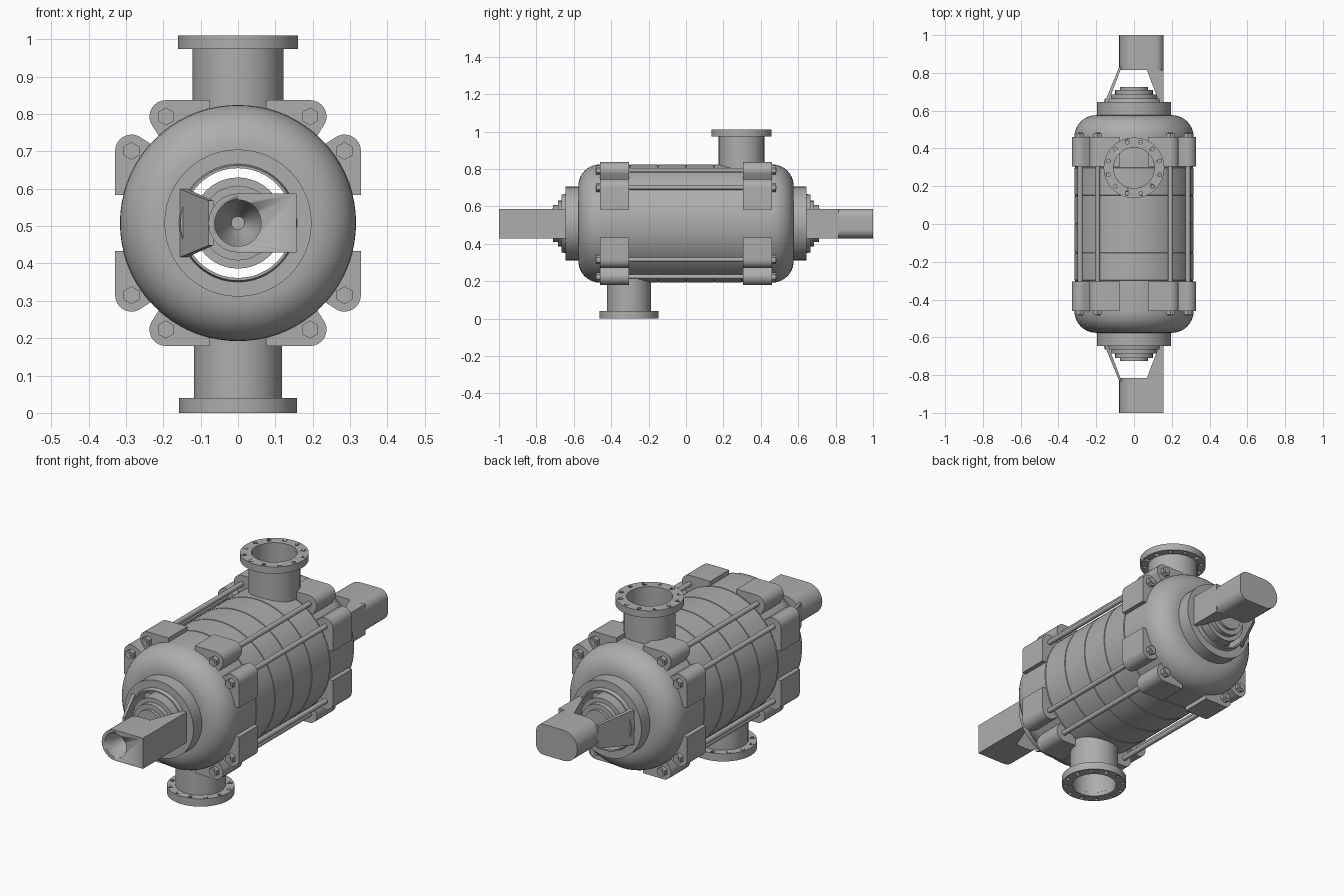
import bpy, bmesh
from math import pi, cos, sin, radians
from mathutils import Matrix

if "Cube" in bpy.data.objects:
    bpy.data.objects.remove(bpy.data.objects["Cube"], do_unlink=True)

AXIS = 0.508     # height of the shaft line
RADIUS = 0.316   # casing radius

grey = bpy.data.materials.new("cast_grey")
grey.use_nodes = True
grey.diffuse_color = (0.42, 0.42, 0.42, 1)
grey.node_tree.nodes["Principled BSDF"].inputs["Base Color"].default_value = (0.42, 0.42, 0.42, 1)


def finish(name, bm, smooth=True):
    bmesh.ops.remove_doubles(bm, verts=bm.verts, dist=1e-5)
    bmesh.ops.recalc_face_normals(bm, faces=bm.faces)
    mesh = bpy.data.meshes.new(name)
    bm.to_mesh(mesh)
    bm.free()
    mesh.materials.append(grey)
    ob = bpy.data.objects.new(name, mesh)
    bpy.context.collection.objects.link(ob)
    if smooth:
        activate(ob)
        bpy.ops.object.shade_smooth_by_angle(angle=radians(32))
    return ob


def activate(ob):
    bpy.ops.object.select_all(action='DESELECT')
    ob.select_set(True)
    bpy.context.view_layer.objects.active = ob


def lathe(name, profile, place, steps=48, closed=False):
    """Revolve (radius, along) points about local z, then place them."""
    bm = bmesh.new()
    rings = [[bm.verts.new((r * cos(2 * pi * i / steps), r * sin(2 * pi * i / steps), t))
              for i in range(steps)] for r, t in profile]
    pairs = list(zip(rings, rings[1:]))
    if closed:
        pairs.append((rings[-1], rings[0]))
    for a, b in pairs:
        for i in range(steps):
            j = (i + 1) % steps
            bm.faces.new((a[i], a[j], b[j], b[i]))
    bmesh.ops.dissolve_degenerate(bm, dist=1e-6, edges=bm.edges)
    bm.transform(place)
    return finish(name, bm)


def along_y(x=0, z=0, side=1):
    """Local z becomes +y (or -y) through a point given from the shaft line."""
    return Matrix.Translation((x, 0, AXIS + z)) @ Matrix.Rotation(-side * pi / 2, 4, 'X')


def loft(name, loop_a, y_a, loop_b, y_b):
    """Solid between two (x, z) loops measured from the shaft line."""
    bm = bmesh.new()
    a = [bm.verts.new((x, y_a, AXIS + z)) for x, z in loop_a]
    b = [bm.verts.new((x, y_b, AXIS + z)) for x, z in loop_b]
    bm.faces.new(a)
    bm.faces.new(b[::-1])
    for i in range(len(a)):
        j = (i + 1) % len(a)
        bm.faces.new((a[i], a[j], b[j], b[i]))
    return finish(name, bm)


def arc(cx, cz, r, start, end, n=8):
    angles = [radians(start + (end - start) * i / n) for i in range(n + 1)]
    return [(cx + r * cos(t), cz + r * sin(t)) for t in angles]


def rect(x0, x1, h):
    return [(x0, -h), (x1, -h), (x1, h), (x0, h)]


def cut(ob, cutter):
    mod = ob.modifiers.new("cut", 'BOOLEAN')
    mod.operation = 'DIFFERENCE'
    mod.solver = 'EXACT'
    mod.object = cutter
    activate(ob)
    bpy.ops.object.modifier_apply(modifier=mod.name)
    bpy.data.objects.remove(cutter, do_unlink=True)


# Casing: rounded ends and shallow seams between the stages
end = [(r, t) for r, t in arc(0.2, 0.46, 0.116, 90, 0, 10)]
profile = [(0.15, -0.577)] + [(r, -t) for r, t in end]
for seam in (-0.3, -0.15, 0, 0.15, 0.3):
    profile += [(RADIUS, seam - 0.003), (RADIUS - 0.004, seam - 0.002),
                (RADIUS - 0.004, seam + 0.002), (RADIUS, seam + 0.003)]
profile += end[::-1] + [(0.15, 0.577)]
lathe("casing", profile, along_y(), 72)
lathe("shaft", [(0, -0.6), (0.05, -0.6), (0.05, 0.6), (0, 0.6)], along_y(), 24)

# End assemblies: collar, gland, bearing bracket
for side, label in ((-1, "front"), (1, "back")):
    place = along_y(side=side)
    lathe(label + "_collar", [(0.147, 0.56), (0.197, 0.56), (0.197, 0.645), (0.158, 0.645),
                              (0.154, 0.665), (0.147, 0.665)], place, closed=True)
    lathe(label + "_gland", [(0, 0.55), (0.122, 0.55), (0.122, 0.685), (0.1, 0.685),
                             (0.1, 0.71), (0.075, 0.71), (0.075, 0.725), (0, 0.725)], place, 32)
    block = arc(0, 0, 0.079, 90, 270, 12)
    if side < 0:
        block += [(0.157, -0.079), (0.157, 0.079)]
    else:
        block += arc(0.112, -0.034, 0.045, -90, 0) + arc(0.112, 0.034, 0.045, 0, 90)
    housing = loft(label + "_bearing_housing", block, side * 0.815, block, side)
    if side < 0:
        bore = lathe("bore_cutter", [(0, 0.86), (0.018, 0.86), (0.062, 0.96), (0.062, 1.02),
                                     (0, 1.02)], place, 32)
        cut(housing, bore)
    loft(label + "_bracket_arm_right", rect(-0.079, -0.066, 0.06), side * 0.83,
         rect(-0.157, -0.138, 0.092), side * 0.64)
    loft(label + "_bracket_arm_left", rect(0.068, 0.157, 0.079), side * 0.816,
         rect(0.135, 0.157, 0.079), side * 0.64)


# Nozzles: pipe with a drilled flange
def nozzle(label, y, up, length, thick, pipe_r, flange_r):
    place = Matrix.Translation((0, y, AXIS))
    if not up:
        place = place @ Matrix.Rotation(pi, 4, 'X')
    bore = 0.108
    lathe(label + "_pipe", [(bore, 0.27), (pipe_r, 0.27), (pipe_r, length - thick / 2),
                            (bore, length - thick / 2)], place, 32, True)
    flange = lathe(label + "_flange", [(bore, length - thick), (flange_r, length - thick),
                                       (flange_r, length), (bore, length)], place, 36, True)
    bm = bmesh.new()
    for i in range(12):
        t = 2 * pi * (i + 0.5) / 12
        spot = Matrix.Translation((0.141 * cos(t), 0.141 * sin(t), length - thick / 2))
        bmesh.ops.create_cone(bm, cap_ends=True, segments=10, radius1=0.01, radius2=0.01,
                              depth=thick * 2, matrix=place @ spot)
    cut(flange, finish("hole_cutter", bm))


nozzle("outlet", 0.297, True, 1.01 - AXIS, 0.036, 0.122, 0.161)
nozzle("inlet", -0.305, False, AXIS, 0.04, 0.118, 0.158)

# Lugs, nuts and tie rods: mirrored over four corners and about each diagonal
lug = [(0.075, 0.24), (0.075, 0.329)] + arc(0.193, 0.285, 0.044, 90, -25) + [(0.2, 0.215), (0.19, 0.2)]
for sx in (-1, 1):
    for sz in (-1, 1):
        for swap in (False, True):
            def spot(p):
                x, z = (p[1], p[0]) if swap else p
                return sx * x, sz * z
            label = ("left" if sx > 0 else "right") + ("_upper" if sz > 0 else "_lower") \
                + ("_side" if swap else "_inner")
            loop = [spot(p) for p in lug]
            bx, bz = spot((0.193, 0.285))
            lathe(label + "_tie_rod", [(0.013, -0.32), (0.013, 0.32)], along_y(bx, bz), 14)
            nut = [(bx + x, bz + z) for x, z in arc(0, 0, 0.024, 30, 330, 5)]
            stud = arc(bx, bz, 0.012, 0, 324, 9)
            for s, where in ((-1, "front_"), (1, "back_")):
                loft(where + label + "_lug", loop, s * 0.305, loop, s * 0.46)
                loft(where + label + "_nut", nut, s * 0.455, nut, s * 0.48)
                loft(where + label + "_stud", stud, s * 0.455, stud, s * 0.484)
